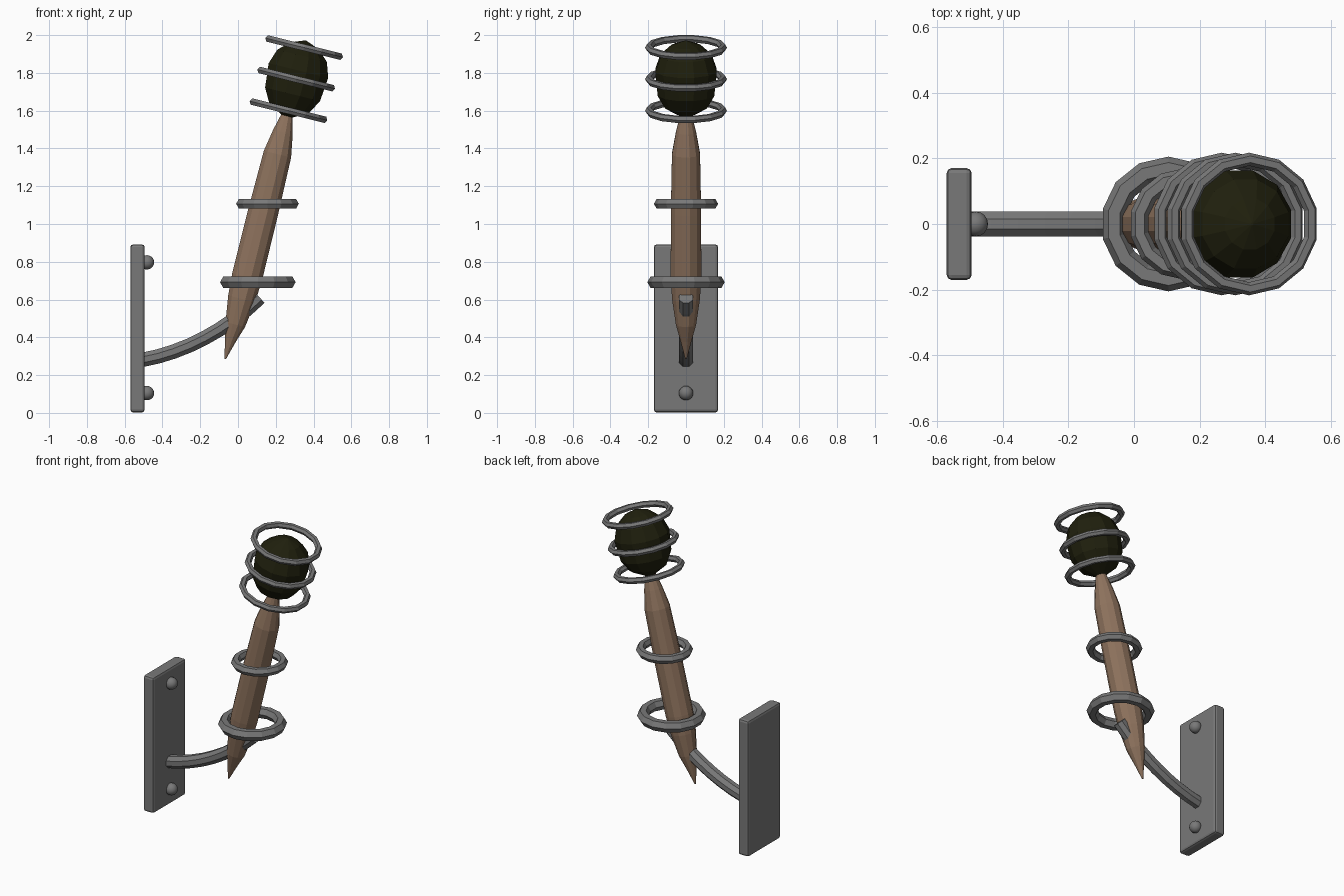
import bpy
import bmesh
from math import pi, radians, cos, sin
from mathutils import Vector, Matrix

default = bpy.data.objects.get("Cube")
if default:
    bpy.data.objects.remove(default, do_unlink=True)


def make_material(name, rgb):
    mat = bpy.data.materials.new(name)
    mat.use_nodes = True
    mat.diffuse_color = (*rgb, 1)
    mat.node_tree.nodes["Principled BSDF"].inputs["Base Color"].default_value = (*rgb, 1)
    return mat


iron = make_material("iron grey", (0.19, 0.19, 0.19))
wood = make_material("brown wood", (0.27, 0.17, 0.11))
pitch = make_material("dark pitch", (0.014, 0.014, 0.004))

TILT = radians(13.9)
LEAN = Matrix.Rotation(TILT, 4, 'Y')


def finish(bm, name, mat, matrix=Matrix()):
    bmesh.ops.recalc_face_normals(bm, faces=bm.faces)
    mesh = bpy.data.meshes.new(name)
    bm.to_mesh(mesh)
    bm.free()
    mesh.materials.append(mat)
    obj = bpy.data.objects.new(name, mesh)
    obj.matrix_world = matrix
    bpy.context.collection.objects.link(obj)
    return obj


def skin(bm, loops):
    """Join rings of points into a closed tube."""
    rows = [[bm.verts.new(p) for p in loop] for loop in loops]
    n = len(rows[0])
    for a, b in zip(rows, rows[1:]):
        for i in range(n):
            j = (i + 1) % n
            bm.faces.new((a[i], a[j], b[j], b[i]))
    bm.faces.new(rows[0])
    bm.faces.new(rows[-1])
    bmesh.ops.remove_doubles(bm, verts=bm.verts, dist=0.0005)


def lathe(name, profile, sides, mat, base):
    """Profile rows are (height, radius, sideways shift) along the leaning axis."""
    bm = bmesh.new()
    loops = []
    for h, r, dx in profile:
        r = max(r, 0.004)
        loops.append([(dx + r * cos(2 * pi * (i + .5) / sides),
                       r * sin(2 * pi * (i + .5) / sides), h) for i in range(sides)])
    skin(bm, loops)
    return finish(bm, name, mat, Matrix.Translation(base) @ LEAN)


def ring(name, centre, outer, minor, tilt=0):
    bpy.ops.mesh.primitive_torus_add(major_segments=14, minor_segments=6,
                                     major_radius=outer - minor, minor_radius=minor)
    obj = bpy.context.object
    obj.name = name
    obj.data.transform(Matrix.Rotation(pi / 14, 4, 'Z'))
    obj.data.materials.append(iron)
    obj.location = centre
    obj.rotation_euler.y = tilt


# Wall plate with softened edges
bm = bmesh.new()
bmesh.ops.create_cube(bm, size=1, matrix=Matrix.Diagonal((0.076, 0.34, 0.89, 1)))
bmesh.ops.bevel(bm, geom=bm.edges[:], offset=0.015, segments=2, profile=0.5, affect='EDGES')
finish(bm, "wall_plate", iron, Matrix.Translation((-0.532, 0, 0.447)))

# Rivets
for name, z in (("lower_rivet", 0.105), ("upper_rivet", 0.797)):
    bpy.ops.mesh.primitive_uv_sphere_add(segments=16, ring_count=10, radius=0.038,
                                         location=(-0.482, 0, z))
    bpy.context.object.name = name
    bpy.context.object.data.materials.append(iron)
    bpy.ops.object.shade_smooth_by_angle()

# Curved support arm, swept along a bezier arc
p0, p1, p2, p3 = (Vector(p) for p in ((-0.51, 0, 0.28), (-0.28, 0, 0.32),
                                      (-0.06, 0, 0.44), (0.115, 0, 0.61)))
bm = bmesh.new()
loops = []
for k in range(9):
    t = k / 8
    u = 1 - t
    pos = u**3 * p0 + 3 * u * u * t * p1 + 3 * u * t * t * p2 + t**3 * p3
    d = (u * u * (p1 - p0) + 2 * u * t * (p2 - p1) + t * t * (p3 - p2)).normalized()
    up = d.cross(Vector((0, 1, 0)))
    loops.append([pos + 0.041 * (up * cos(a) + Vector((0, sin(a), 0)))
                  for a in (2 * pi * (i + .5) / 8 for i in range(8))])
skin(bm, loops)
finish(bm, "support_arm", iron)

# Wooden handle, pointed at the foot and tapered at the neck
lathe("handle", [(0, 0, -0.008), (0.10, 0.03, -0.005), (0.19, 0.055, 0), (0.33, 0.076, 0),
                 (0.45, 0.084, 0), (0.80, 0.083, 0), (1.12, 0.077, 0), (1.24, 0.055, 0),
                 (1.33, 0.032, 0), (1.37, 0.02, 0)], 12, wood, (-0.06, 0, 0.283))

# Pitch-soaked head
lathe("torch_head", [(0, 0.03, 0), (0.05, 0.115, 0), (0.12, 0.155, 0), (0.25, 0.168, 0),
                     (0.33, 0.14, 0), (0.385, 0.08, 0), (0.413, 0, 0)],
      12, pitch, (0.26, 0, 1.57))

# Level holder rings and leaning cage rings
ring("lower_holder_ring", (0.105, 0, 0.692), 0.205, 0.036)
ring("upper_holder_ring", (0.156, 0, 1.107), 0.17, 0.028)
for name, x, z in (("lower", 0.267, 1.6), ("middle", 0.308, 1.767), ("upper", 0.35, 1.934)):
    ring(name + "_cage_ring", (x, 0, z), 0.217, 0.02, TILT)
